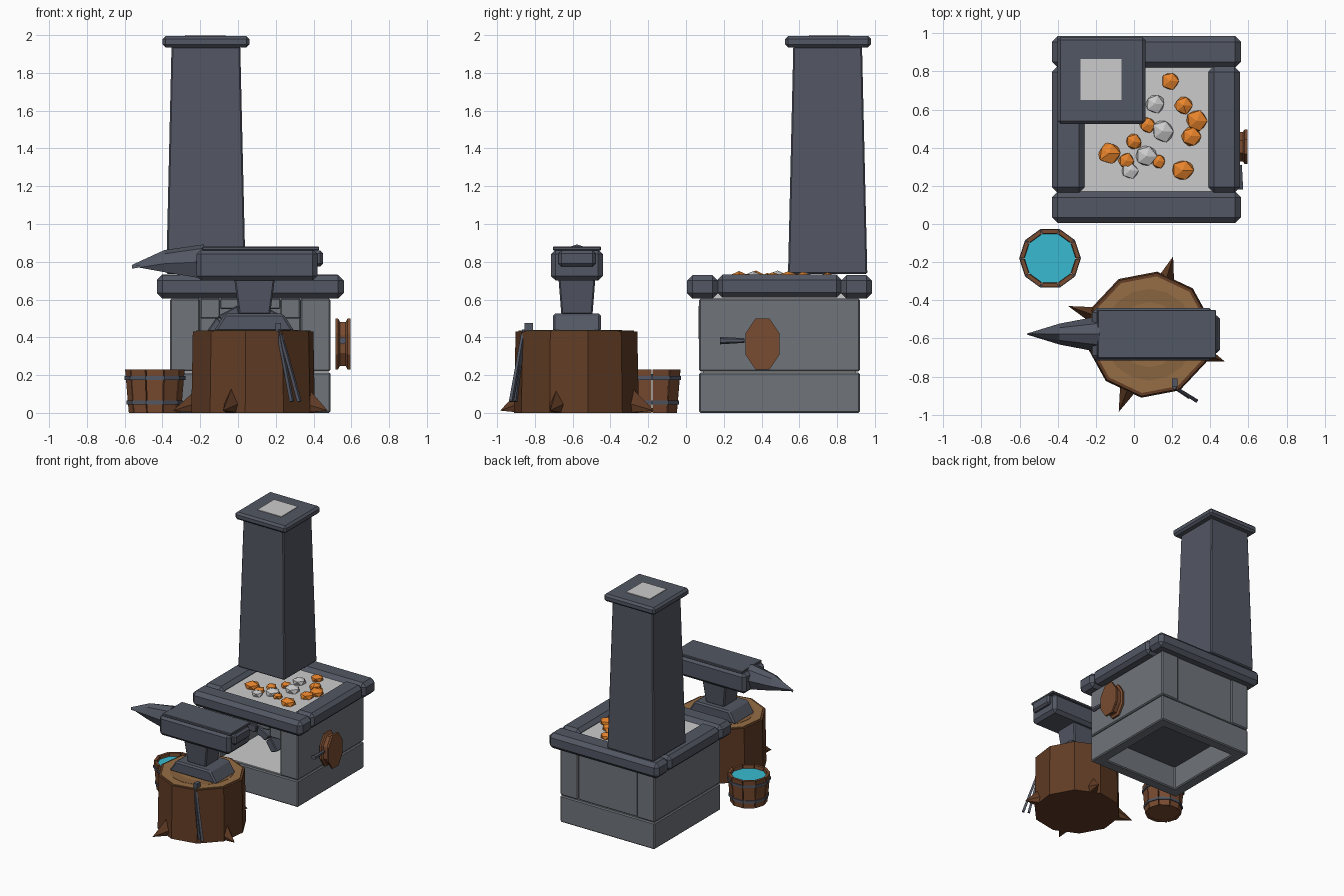
import bpy, bmesh, math, random
from mathutils import Vector

if "Cube" in bpy.data.objects:
    bpy.data.objects.remove(bpy.data.objects["Cube"])
random.seed(4)

def mat(name, r, g, b):
    m = bpy.data.materials.new(name)
    m.diffuse_color = (r, g, b, 1)
    m.use_nodes = True
    m.node_tree.nodes["Principled BSDF"].inputs["Base Color"].default_value = m.diffuse_color
    return m

IRON = mat("dark_stone", .085, .095, .125)
STONE = mat("stone", .16, .175, .195)
BARK = mat("bark", .12, .045, .018)
WOOD = mat("cut_wood", .30, .155, .06)
RING = mat("wood_ring", .25, .125, .05)
STAVE = mat("bucket_wood", .19, .07, .03)
WATER = mat("water", .04, .50, .64)
EMBER = mat("ember", .80, .23, .025)

def make(name, verts, faces, m=None, bevel=0):
    me = bpy.data.meshes.new(name)
    me.from_pydata([tuple(v) for v in verts], [], faces)
    bm = bmesh.new(); bm.from_mesh(me)
    bmesh.ops.recalc_face_normals(bm, faces=bm.faces)
    bm.to_mesh(me); bm.free()
    ob = bpy.data.objects.new(name, me)
    bpy.context.collection.objects.link(ob)
    if m: me.materials.append(m)
    if bevel:
        b = ob.modifiers.new("bevel", 'BEVEL')
        b.width, b.segments, b.limit_method = bevel, 1, 'ANGLE'
    return ob

def loft(name, rings, m=None, bevel=0, closed=False):
    """Skin equal-sized point rings; cap the ends, or join last to first."""
    n, k = len(rings[0]), len(rings)
    f = [(i*n+j, i*n+(j+1) % n, (i+1) % k*n+(j+1) % n, (i+1) % k*n+j)
         for i in range(k if closed else k-1) for j in range(n)]
    if not closed:
        f += [tuple(range(n)), tuple(range((k-1)*n, k*n))]
    return make(name, [p for r in rings for p in r], f, m, bevel)

def rect(x0, x1, y0, y1, z):
    return [(x0, y0, z), (x1, y0, z), (x1, y1, z), (x0, y1, z)]

def box(name, a, z0, z1, m=None, bevel=0, top=None):
    return loft(name, [rect(*a, z0), rect(*(top or a), z1)], m, bevel)

def circ(cx, cy, r, z, n, off=0.0):
    return [(cx+r*math.cos(2*math.pi*(i+off)/n), cy+r*math.sin(2*math.pi*(i+off)/n), z) for i in range(n)]

def rod(name, a, b, r0, r1, m, n=4):
    a, b = Vector(a), Vector(b)
    q = (b-a).to_track_quat('Z', 'Y')
    return loft(name, [[p + q @ Vector(v) for v in circ(0, 0, r, 0, n, .5)] for p, r in ((a, r0), (b, r1))], m)

# Forge plinth: hollow frame open underneath
out, inn = (-.36, .49, .07, .92), (-.27, .40, .16, .83)
loft("forge_plinth", [rect(*out, 0), rect(*out, .215), rect(*inn, .215), rect(*inn, 0)], STONE, .008, closed=True)
box("hearth_underside", inn, .19, .212, IRON)
box("firebox_floor", (-.21, .34, .09, .9), .205, .222)

# Forge walls with a front opening
for side, x in (("left", -.36), ("right", .33)):
    box("forge_wall_"+side, (x, x+.16, .07, .92), .22, .605, STONE, .008)
box("forge_back_wall", (-.2, .33, .83, .91), .22, .605, STONE, .005)
CX = .065
for s, side in ((-1, "left"), (1, "right")):
    xs = sorted((CX+s*.265, CX+s*.16))
    box("lintel_corner_"+side, (*xs, .085, .2), .50, .605, STONE, .006)
box("lintel_middle", (CX-.16, CX+.16, .085, .2), .55, .605, STONE, .006)

# Arch stones
for i in range(5):
    a0, a1 = math.radians(20+28*i+1), math.radians(20+28*(i+1)-1)
    prof = [(r, a) for r, a in ((.2, a0), (.262, a0), (.262, a1), (.2, a1))]
    loft(f"arch_stone_{i}", [[(CX+r*math.cos(a), y, .315+r*math.sin(a)) for r, a in prof] for y in (.065, .2)], IRON, .006)

# Rim beams and coal bed
box("rim_front", (-.43, .56, .005, .17), .605, .73, IRON, .03)
box("rim_back", (-.43, .56, .82, .985), .605, .73, IRON, .03)
box("rim_left", (-.43, -.26, .165, .825), .61, .732, IRON, .028)
box("rim_right", (.39, .555, .165, .825), .61, .732, IRON, .028)
box("coal_bed", (-.3, .42, .14, .86), .60, .70)

# Coals: hot and cold lumps
hot = [(.19, .75, .05), (.26, .62, .05), (.33, .54, .06), (.30, .46, .055), (.07, .52, .045), (0, .43, .045),
       (-.13, .37, .06), (-.04, .33, .045), (.13, .33, .04), (.255, .28, .06)]
cold = [(.11, .63, .055), (.15, .485, .06), (.065, .355, .058), (-.02, .28, .045)]
for i, (x, y, r) in enumerate(hot+cold):
    bm = bmesh.new()
    bmesh.ops.create_icosphere(bm, subdivisions=1, radius=r)
    for v in bm.verts:
        v.co *= random.uniform(.9, 1.12)
        v.co = Vector((v.co.x+x, v.co.y+y, v.co.z*.65+.712))
    me = bpy.data.meshes.new("coal"); bm.to_mesh(me); bm.free()
    if i < len(hot): me.materials.append(EMBER)
    bpy.context.collection.objects.link(bpy.data.objects.new(f"coal_{i}", me))

# Chimney, cap and flue
box("chimney", (-.38, .04, .54, .96), .735, 1.94, IRON, .008, top=(-.352, .012, .568, .932))
box("chimney_cap", (-.40, .06, .525, .98), 1.935, 1.995, IRON, .016)
box("chimney_flue", (-.28, -.065, .65, .865), 1.97, 2.0)

# Bellows and nozzle on the right side
loft("bellows", [[(x, .405+.09*s*c, .365+.135*s*d) for c, d in
     [(math.cos(math.pi/4*(i+.5))*1.08, math.sin(math.pi/4*(i+.5))*1.08) for i in range(8)]]
     for x, s in ((.515, 1), (.53, 1), (.54, .86), (.57, .86), (.58, 1), (.595, 1))], STAVE)
rod("bellows_nozzle", (.555, .18, .383), (.555, .31, .383), .02, .012, IRON, 6)

# Stump with cut top
SX, SY = .08, -.58
loft("stump", [circ(SX, SY, r, z, 10, .3) for r, z in ((.333, 0), (.325, .43))], BARK)
loft("stump_cut", [circ(SX, SY, .308, z, 10, .3) for z in (.42, .436)], WOOD)
loft("stump_ring", [circ(SX, SY, r, z, 16) for r, z in ((.24, .43), (.24, .438), (.17, .438), (.17, .43))], RING, closed=True)

# Roots
for i, (x, y) in enumerate([(-.345, -.43), (.205, -.17), (.475, -.72), (-.08, -.985)]):
    d = (Vector((x, y, 0))-Vector((SX, SY, 0))).normalized()
    p = Vector((-d.y, d.x, 0))*.055
    c = Vector((SX, SY, 0))+d*.27
    up = Vector((0, 0, 1))
    make(f"root_{i}", [c+p+up*.06, c+d*.03+up*.14, c-p+up*.06, c+d*.02-p*.6, c+d*.02+p*.6, (x, y, .012)],
         [(0, 1, 5), (1, 2, 5), (2, 3, 5), (3, 4, 5), (4, 0, 5), (4, 3, 2, 1, 0)], BARK)

# Anvil
box("anvil_foot", (-.13, .30, -.705, -.45), .43, .525, IRON, .012, top=(-.07, .24, -.705, -.45))
box("anvil_waist", (.005, .17, -.66, -.495), .52, .71, IRON, .008, top=(-.02, .195, -.675, -.48))
box("anvil_body", (-.22, .42, -.715, -.44), .70, .865, IRON, .025)
box("anvil_face", (-.19, .43, -.705, -.45), .86, .88, IRON, .004)
box("anvil_heel", (.38, .45, -.675, -.48), .775, .86, IRON, .015)

def horn(x, w, bot, mid, peak):
    sec = [(-.6, bot), (.6, bot), (1, mid), (.6, peak-.02), (0, peak), (-.6, peak-.02), (-1, mid)]
    return [(x, -.577+a*w, z) for a, z in sec]

loft("anvil_horn", [horn(-.18, .095, .71, .80, .892), horn(-.39, .055, .745, .79, .862),
                    horn(-.56, .003, .776, .78, .784)], IRON)

# Tongs leaning on the stump
rod("tongs_arm_a", (.212, -.858, .44), (.285, -.905, .06), .011, .013, IRON)
rod("tongs_arm_b", (.225, -.862, .42), (.325, -.925, .06), .011, .013, IRON)
box("tongs_jaw", (.198, .228, -.855, -.81), .42, .475, IRON)

# Bucket: staves, hoops, water
BX, BY, N = -.44, -.18, 10
for i in range(N):
    a0, a1 = (2*math.pi*(i+t)/N for t in (.03, .97))
    loft(f"bucket_stave_{i}", [[(BX+(r+d)*math.cos(a), BY+(r+d)*math.sin(a), z) for d, a in
         ((0, a0), (0, a1), (-.022, a1), (-.022, a0))] for r, z in ((.138, 0), (.158, .23))], STAVE)
for z, r in ((.055, .143), (.185, .155)):
    loft(f"bucket_hoop_{z}", [circ(BX, BY, r+d, z+h, N) for d, h in ((-.005, -.01), (.007, -.01), (.007, .01), (-.005, .01))],
         IRON, closed=True)
loft("bucket_bottom", [circ(BX, BY, .12, z, N) for z in (.005, .025)], STAVE)
loft("bucket_water", [circ(BX, BY, r, z, N) for r, z in ((.13, .18), (.134, .205))], WATER)
